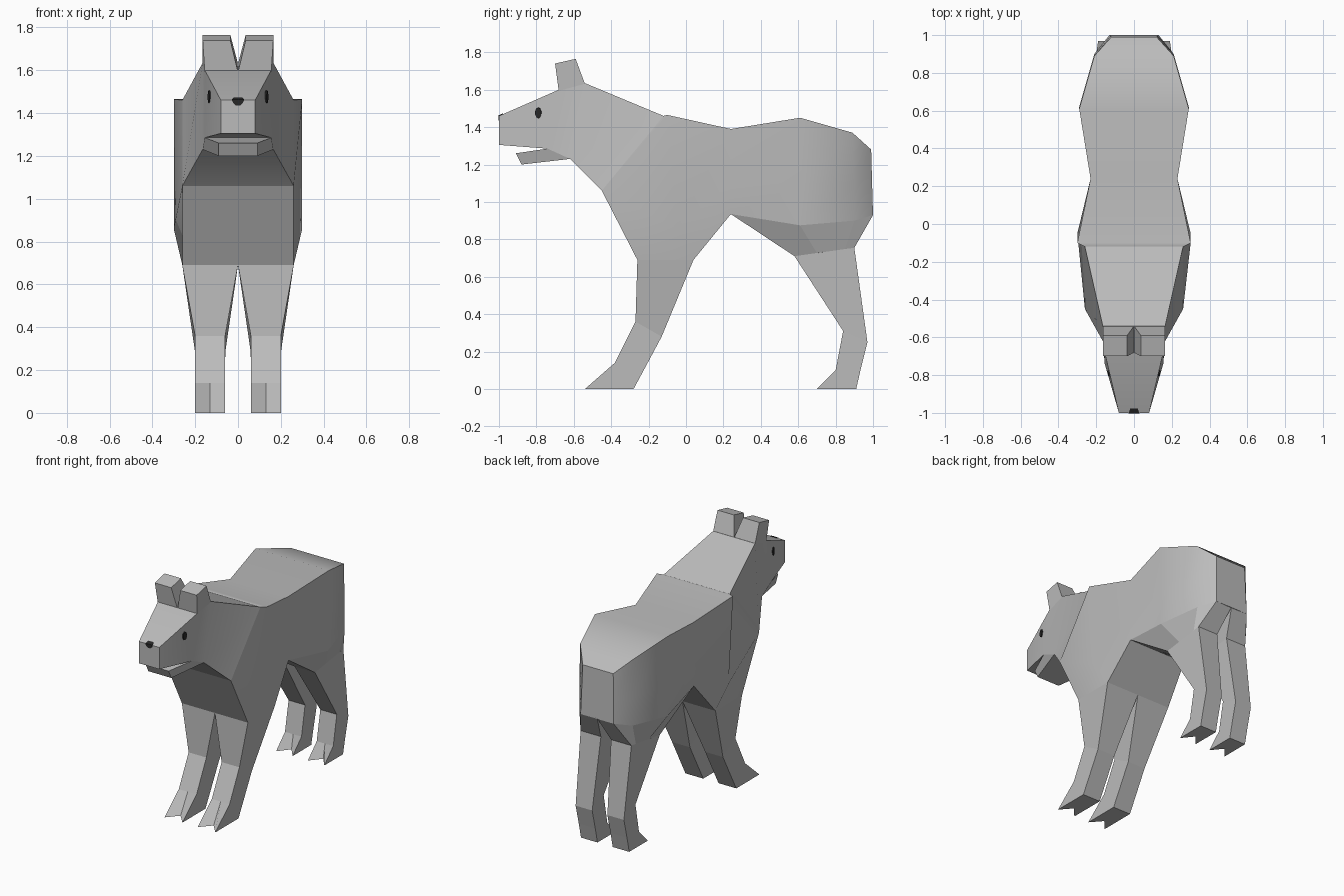
import bpy, bmesh, math
from mathutils import Vector

if "Cube" in bpy.data.objects:
    bpy.data.objects.remove(bpy.data.objects["Cube"])

def material(name, v):
    m = bpy.data.materials.new(name)
    m.diffuse_color = (v, v, v, 1)
    m.use_nodes = True
    m.node_tree.nodes["Principled BSDF"].inputs["Base Color"].default_value = m.diffuse_color
    return m

GREY = material("grey fur", 0.5)
DARK = material("dark eyes and nose", 0.02)

def finish(name, bm, mat, smooth=False):
    bmesh.ops.recalc_face_normals(bm, faces=bm.faces)
    me = bpy.data.meshes.new(name)
    bm.to_mesh(me)
    bm.free()
    me.materials.append(mat)
    ob = bpy.data.objects.new(name, me)
    bpy.context.collection.objects.link(ob)
    if smooth:
        bpy.ops.object.select_all(action='DESELECT')
        ob.select_set(True)
        bpy.context.view_layer.objects.active = ob
        bpy.ops.object.shade_smooth_by_angle(angle=math.radians(30))
    return ob

def loft(name, rings, mat=GREY, smooth=False, strip_caps=False):
    """Skin closed rings of equal point count and cap both ends."""
    bm = bmesh.new()
    vs = [[bm.verts.new(p) for p in r] for r in rings]
    n = len(rings[0])
    for a, b in zip(vs, vs[1:]):
        for i in range(n):
            j = (i + 1) % n
            bm.faces.new((a[i], a[j], b[j], b[i]))
    for r in (vs[0], vs[-1]):
        if strip_caps:   # rings made of mirrored halves: cap in level strips
            for i in range(n // 2 - 1):
                bm.faces.new((r[i], r[i + 1], r[n - 2 - i], r[n - 1 - i]))
        else:
            bm.faces.new(r)
    return finish(name, bm, mat, smooth)

def sym(half):
    return half + [(-x, y, z) for x, y, z in reversed(half)]

def body_loft(name, halves, smooth=True):
    return loft(name, [sym(h) for h in halves], GREY, smooth, True)

# torso, rump to chest
body_loft("torso", [
    [(.12, .99, 1.28), (.125, .995, 1.1), (.13, 1.0, .93)],
    [(.21, .89, 1.37), (.21, .90, 1.1), (.21, .90, .90)],
    [(.29, .61, 1.45), (.29, .62, 1.1), (.28, .61, .875)],
    [(.23, .24, 1.39), (.23, .24, 1.1), (.23, .24, .935)],
    [(.30, -.10, 1.465), (.30, -.05, .86), (.26, .04, .69)],
    [(.26, -.12, 1.46), (.26, -.45, 1.06), (.26, -.26, .69)],
])

# neck, skull and muzzle
body_loft("neck_and_head", [
    [(.26, -.12, 1.46), (.26, -.45, 1.06)],
    [(.165, -.54, 1.635), (.165, -.62, 1.23)],
    [(.155, -.68, 1.60), (.155, -.74, 1.285)],
    [(.08, -1.0, 1.46), (.08, -1.0, 1.305)],
])

# open lower jaw
body_loft("lower_jaw", [
    [(.155, -.74, 1.285), (.165, -.62, 1.23)],
    [(.09, -.91, 1.26), (.09, -.88, 1.20)],
], False)

def leg_rings(stations, s):
    """Station: front (y,z), notch y offset, back (y,z), inner x, outer x."""
    out = []
    for fy, fz, notch, by, bz, xi, xo in stations:
        out.append([(s * xi, fy, fz), (s * (xi + xo) / 2, fy + notch, fz),
                    (s * xo, fy, fz), (s * xo, by, bz), (s * xi, by, bz)])
    return out

FRONT = [(-.26, .69, 0, .04, .69, 0, .26),
         (-.27, .36, 0, -.13, .28, .06, .20),
         (-.38, .14, 0, -.21, .13, .06, .20),
         (-.54, .0, .08, -.28, .0, .06, .20)]
HIND = [(.58, .71, 0, .90, .755, .04, .20),
        (.84, .31, 0, .97, .25, .06, .19),
        (.80, .10, 0, .935, .11, .06, .19),
        (.70, .0, .08, .91, .0, .06, .19)]

for s, side in ((1, "left"), (-1, "right")):
    loft("front_leg_" + side, leg_rings(FRONT, s))
    loft("hind_leg_" + side, leg_rings(HIND, s))
    # thigh tapering from the belly to the hind leg
    top = [(0, .24, .935), (.23, .24, .935), (.28, .61, .875),
           (.21, .90, .90), (.13, 1.0, .93), (0, 1.0, .935)]
    low = [(.04, .58, .71), (.20, .58, .71), (.20, .70, .727),
           (.20, .85, .748), (.20, .90, .755), (.04, .90, .755)]
    loft("thigh_" + side, [[(s * x, y, z) for x, y, z in r] for r in (top, low)])
    # ear block
    base = [(0, -.68, 1.59), (.155, -.68, 1.59), (.165, -.54, 1.63), (0, -.54, 1.63)]
    tip = [(.036, -.70, 1.74), (.165, -.70, 1.74), (.165, -.59, 1.765), (.036, -.59, 1.765)]
    loft("ear_" + side, [[(s * x, y, z) for x, y, z in r] for r in (base, tip)])
    # eye: thin oval plate on the muzzle side
    along = Vector((-s * .075, -.30, 0)).normalized()
    out = Vector((s * .30, -.075, 0)).normalized()
    c = Vector((s * .133, -.79, 1.476))
    rings = []
    for d in (-.004, .005):
        rings.append([c + out * d + along * .017 * math.cos(a) + Vector((0, 0, .029 * math.sin(a)))
                      for a in (math.tau * (k + .5) / 10 for k in range(10))])
    loft("eye_" + side, rings, DARK)

# nose: thin plates on the muzzle front and its top edge
shape = [(-.028, 1.459), (.028, 1.459), (.022, 1.446), (.01, 1.436), (-.01, 1.436), (-.022, 1.446)]
loft("nose_front", [[(x, y, z) for x, z in shape] for y in (-1.003, -.998)], DARK)
pad = [(-.028, -1.002), (.028, -1.002), (.02, -.978), (-.02, -.978)]
loft("nose_top", [[(x, y, 1.46 + (y + 1) * .4375 + d) for x, y in pad] for d in (-.002, .004)], DARK)
